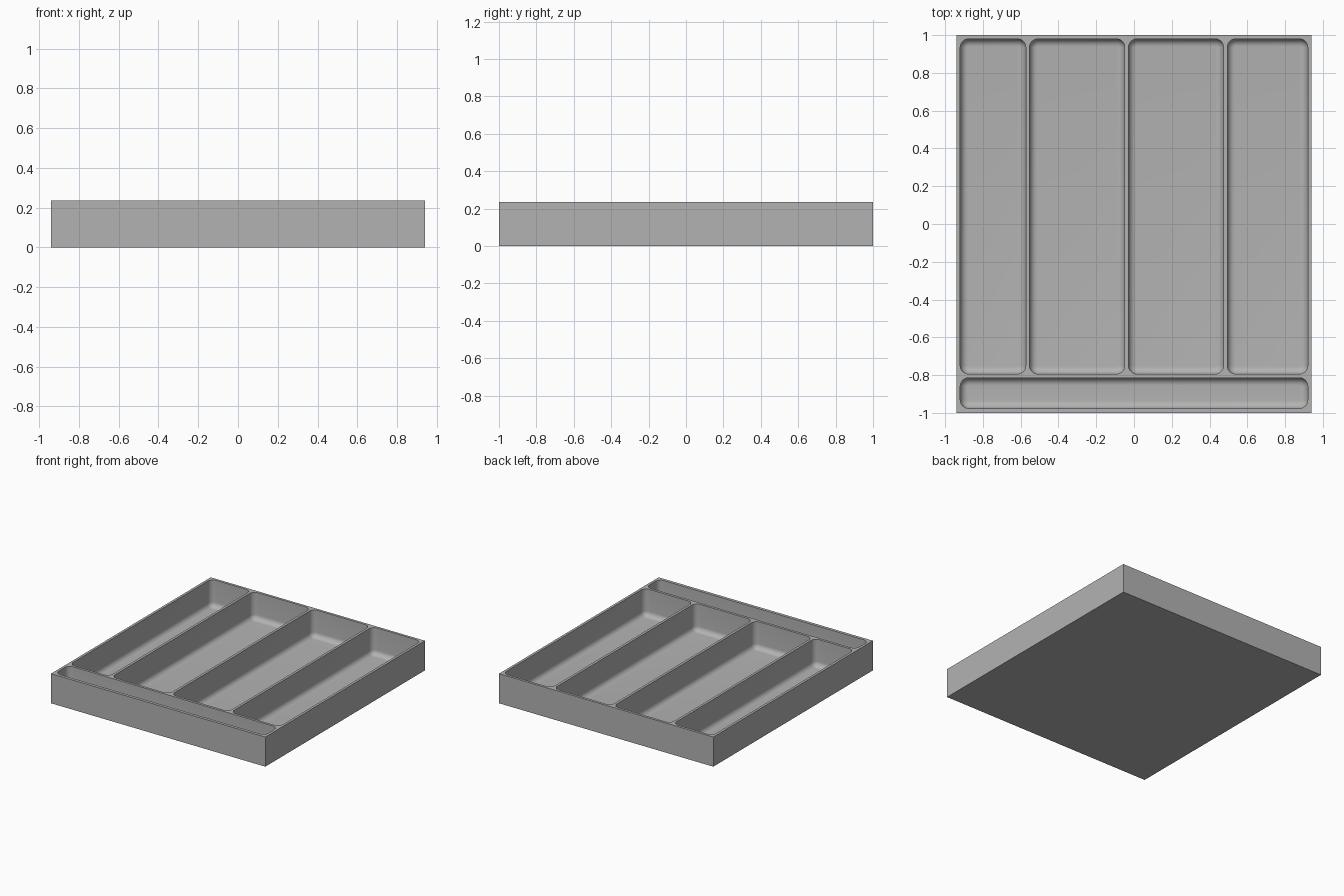
import bpy, bmesh, math

if "Cube" in bpy.data.objects:
    bpy.data.objects.remove(bpy.data.objects["Cube"])

W, D, H = 1.88, 2.0, 0.235      # outer size
FLOOR = 0.02                    # base thickness
CORNER, FILLET = 0.045, 0.04    # pocket corner and floor radii
SEG = 8

grey = bpy.data.materials.new("tray grey")
grey.diffuse_color = (0.45, 0.45, 0.45, 1)
grey.use_nodes = True
grey.node_tree.nodes["Principled BSDF"].inputs["Base Color"].default_value = grey.diffuse_color


def new_object(name, bm):
    bmesh.ops.recalc_face_normals(bm, faces=bm.faces)
    mesh = bpy.data.meshes.new(name)
    bm.to_mesh(mesh)
    bm.free()
    mesh.materials.append(grey)
    obj = bpy.data.objects.new(name, mesh)
    bpy.context.collection.objects.link(obj)
    return obj


def rounded_loop(bm, x0, x1, y0, y1, r, z):
    corners = [(x1 - r, y1 - r), (x0 + r, y1 - r), (x0 + r, y0 + r), (x1 - r, y0 + r)]
    loop = []
    for q, (cx, cy) in enumerate(corners):
        for i in range(SEG + 1):
            a = math.pi / 2 * (q + i / SEG)
            loop.append(bm.verts.new((cx + r * math.cos(a), cy + r * math.sin(a), z)))
    return loop


def add_pocket(bm, x0, x1, y0, y1):
    # straight wall, then a quarter-round fillet into the floor
    levels = [(0, H + 0.1)]
    for i in range(SEG + 1):
        a = math.pi / 2 * i / SEG
        levels.append((FILLET * (1 - math.cos(a)), FLOOR + FILLET * (1 - math.sin(a))))
    loops = [rounded_loop(bm, x0 + d, x1 - d, y0 + d, y1 - d, CORNER - d, z)
             for d, z in levels]
    n = len(loops[0])
    for a, b in zip(loops, loops[1:]):
        for i in range(n):
            j = (i + 1) % n
            bm.faces.new((a[i], a[j], b[j], b[i]))
    bm.faces.new(loops[0])
    bm.faces.new(loops[-1])


# solid block
bm = bmesh.new()
bmesh.ops.create_cube(bm, size=1)
for v in bm.verts:
    v.co = (v.co.x * W, v.co.y * D, (v.co.z + 0.5) * H)
tray = new_object("cutlery_tray", bm)

# four long compartments and one across the front
bm = bmesh.new()
for x0, x1 in ((-0.92, -0.573), (-0.553, -0.049), (-0.029, 0.474), (0.494, 0.92)):
    add_pocket(bm, x0, x1, -0.794, 0.98)
add_pocket(bm, -0.92, 0.92, -0.976, -0.814)
cutter = new_object("compartment_cutter", bm)
cutter.hide_render = True

# carve the compartments
mod = tray.modifiers.new("compartments", 'BOOLEAN')
mod.operation = 'DIFFERENCE'
mod.solver = 'EXACT'
mod.object = cutter
bpy.context.view_layer.objects.active = tray
tray.select_set(True)
bpy.ops.object.modifier_apply(modifier=mod.name)
bpy.data.objects.remove(cutter)
bpy.ops.object.shade_smooth_by_angle(angle=math.radians(30))
